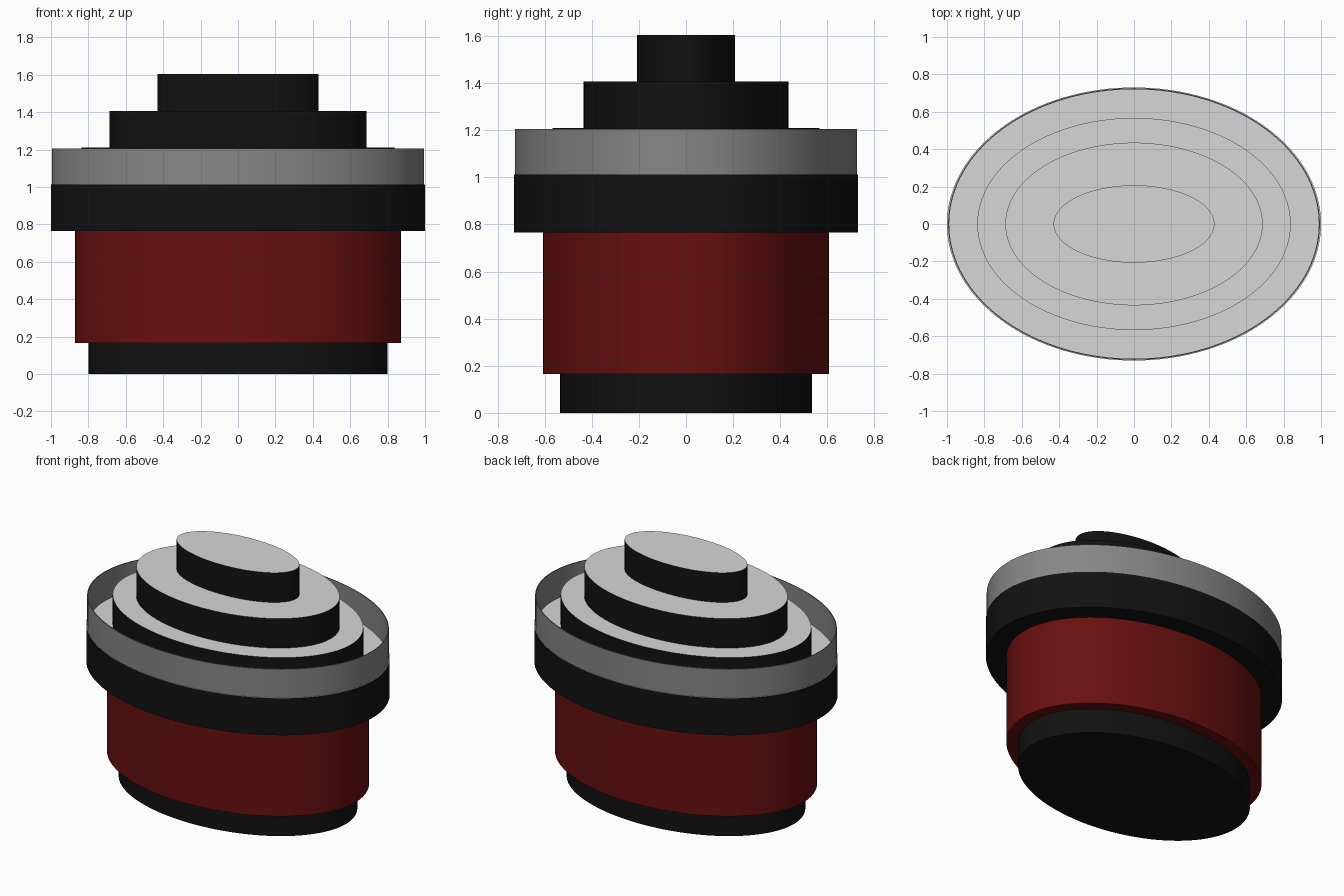
import bpy
import bmesh
from math import cos, sin, tau, radians

cube = bpy.data.objects.get("Cube")
if cube:
    bpy.data.objects.remove(cube, do_unlink=True)

SEGMENTS = 128


def material(name, colour):
    mat = bpy.data.materials.new(name)
    mat.use_nodes = True
    mat.diffuse_color = (*colour, 1)
    mat.node_tree.nodes["Principled BSDF"].inputs["Base Color"].default_value = (*colour, 1)
    return mat


black = material("black", (0.006, 0.006, 0.006))
red = material("dark red", (0.14, 0.005, 0.005))
grey = material("rail grey", (0.24, 0.24, 0.24))
pale = material("pale deck grey", (0.68, 0.68, 0.68))


def ring(bm, rx, ry, z):
    angles = [tau * i / SEGMENTS for i in range(SEGMENTS)]
    return [bm.verts.new((rx * cos(a), ry * sin(a), z)) for a in angles]


def bridge(bm, first, second):
    for i in range(SEGMENTS):
        j = (i + 1) % SEGMENTS
        bm.faces.new((first[i], first[j], second[j], second[i]))


def finish(bm, name, side, top):
    bmesh.ops.recalc_face_normals(bm, faces=bm.faces)
    for face in bm.faces:
        face.material_index = int(face.normal.z > 0.5)
    mesh = bpy.data.meshes.new(name)
    bm.to_mesh(mesh)
    bm.free()
    mesh.materials.append(side)
    mesh.materials.append(top)
    obj = bpy.data.objects.new(name, mesh)
    bpy.context.collection.objects.link(obj)
    bpy.ops.object.select_all(action="DESELECT")
    obj.select_set(True)
    bpy.context.view_layer.objects.active = obj
    bpy.ops.object.shade_smooth_by_angle(angle=radians(30))


def drum(name, rx, ry, low, high, side, top):
    bm = bmesh.new()
    bottom, upper = ring(bm, rx, ry, low), ring(bm, rx, ry, high)
    bridge(bm, bottom, upper)
    bm.faces.new(bottom)
    bm.faces.new(upper)
    finish(bm, name, side, top)


def hollow_wall(name, rx, ry, low, high, thickness, mat):
    bm = bmesh.new()
    ix, iy = rx - thickness, ry - thickness
    loops = [ring(bm, rx, ry, low), ring(bm, rx, ry, high),
             ring(bm, ix, iy, high), ring(bm, ix, iy, low)]
    for i, loop in enumerate(loops):
        bridge(bm, loop, loops[(i + 1) % 4])
    finish(bm, name, mat, mat)


# Stacked oval body, from the foot upwards
drum("foot", 0.80, 0.535, 0, 0.165, black, black)
drum("red_body", 0.872, 0.607, 0.165, 0.765, red, red)
drum("overhanging_band", 1.0, 0.73, 0.765, 1.012, black, pale)

# Thin open parapet around the deck
hollow_wall("parapet", 0.994, 0.726, 1.012, 1.205, 0.006, grey)

# Stepped roof
drum("lower_step", 0.838, 0.567, 1.012, 1.21, black, pale)
drum("middle_step", 0.688, 0.435, 1.21, 1.407, black, pale)
drum("top_step", 0.43, 0.207, 1.407, 1.605, black, pale)
